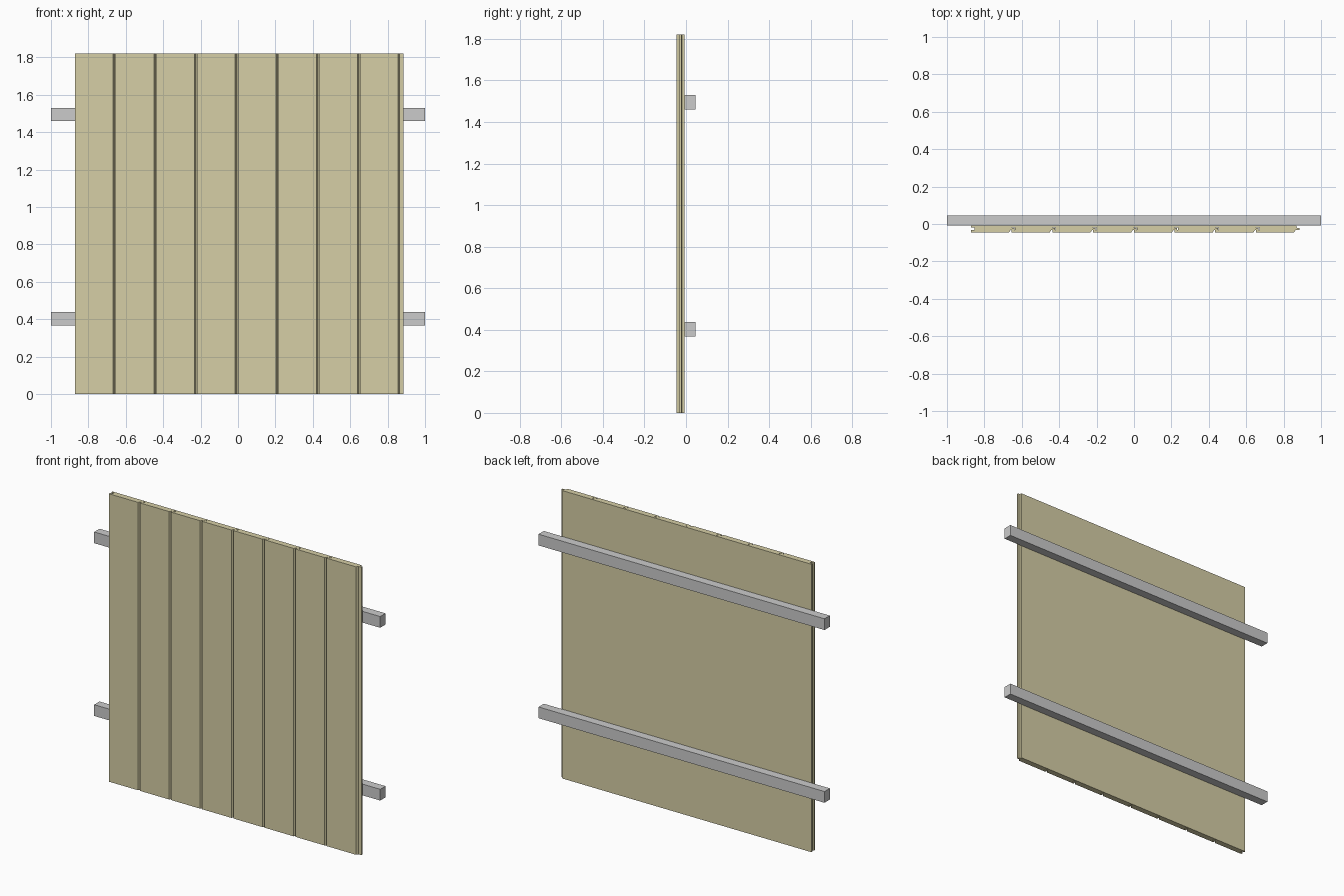
import bpy, bmesh

if "Cube" in bpy.data.objects:
    bpy.data.objects.remove(bpy.data.objects["Cube"])

# Main dimensions
X0, PITCH, COUNT, HEIGHT = -0.872, 0.2177, 8, 1.82
FRONT, BACK = -0.045, -0.008

timber = bpy.data.materials.new("pale_timber")
timber.diffuse_color = (0.67, 0.62, 0.38, 1)
timber.use_nodes = True
timber.node_tree.nodes["Principled BSDF"].inputs["Base Color"].default_value = timber.diffuse_color

# Tongue-and-groove board section: (x, y), counter-clockwise from the front left
PROFILE = [
    (0, FRONT), (0.204, FRONT),                                       # face
    (0.2125, -0.032), (0.232, -0.031), (0.232, -0.021),               # chamfer, tongue
    (PITCH, -0.020), (PITCH, BACK), (0, BACK),                        # back
    (0, -0.019), (0.018, -0.019), (0.018, -0.032), (0, -0.032),       # groove
]


def extrude_profile(name, profile, height):
    bm = bmesh.new()
    base = bm.faces.new([bm.verts.new((x, y, 0)) for x, y in profile])
    top = bmesh.ops.extrude_face_region(bm, geom=[base])
    verts = [g for g in top["geom"] if isinstance(g, bmesh.types.BMVert)]
    bmesh.ops.translate(bm, verts=verts, vec=(0, 0, height))
    bmesh.ops.recalc_face_normals(bm, faces=bm.faces)
    mesh = bpy.data.meshes.new(name)
    bm.to_mesh(mesh)
    bm.free()
    return mesh


def place(name, mesh, location):
    obj = bpy.data.objects.new(name, mesh)
    obj.location = location
    bpy.context.collection.objects.link(obj)
    return obj


# Vertical cladding boards
board = extrude_profile("board", PROFILE, HEIGHT)
board.materials.append(timber)
for i in range(COUNT):
    place(f"board_{i + 1}", board, (X0 + i * PITCH, 0, 0))

# Horizontal support rails behind the boards
rail = extrude_profile("rail", [(-1, BACK), (1, BACK), (1, 0.045), (-1, 0.045)], 0.071)
for name, z in (("lower_rail", 0.367), ("upper_rail", 1.459)):
    place(name, rail, (0, 0, z))
